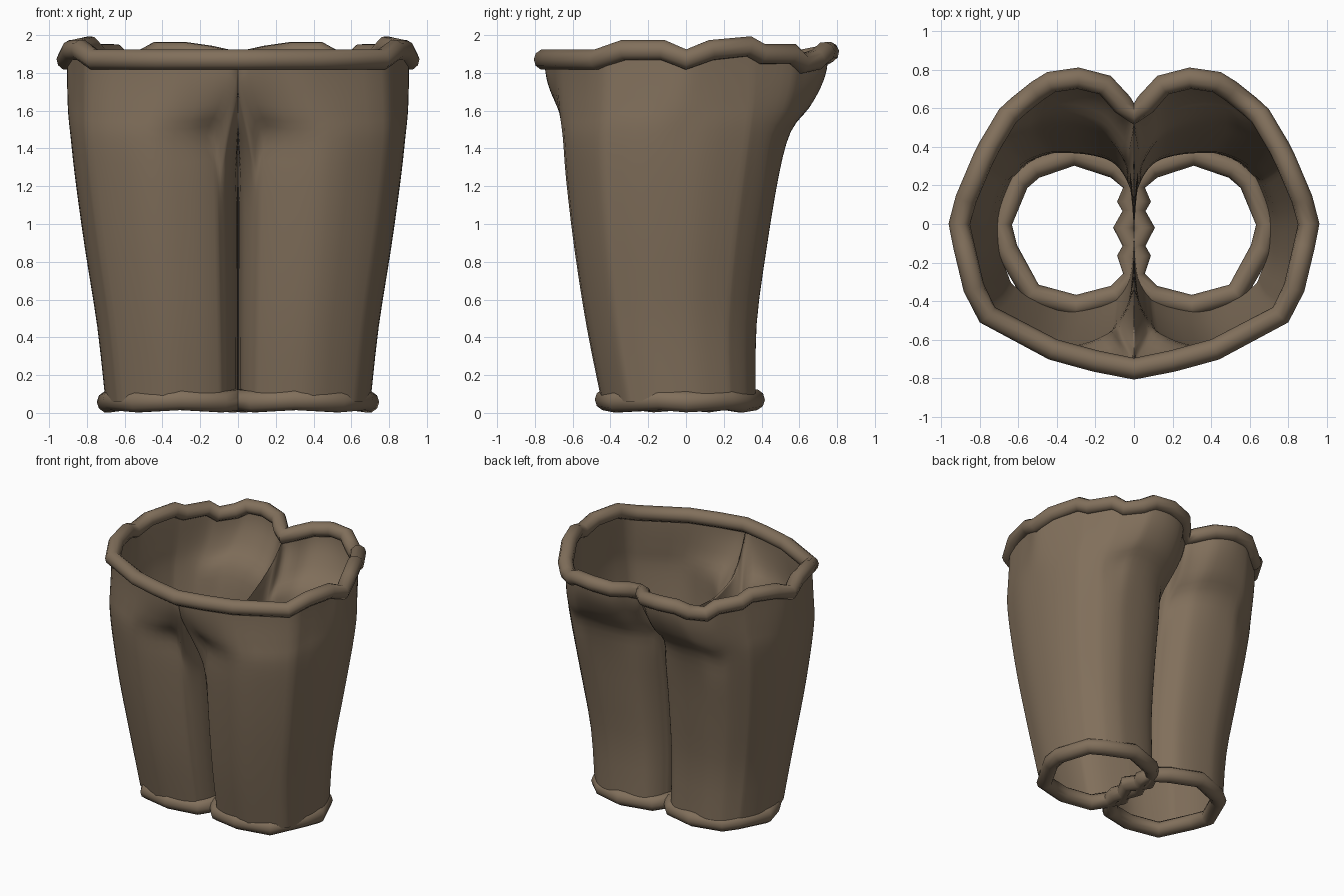
import bpy, math
from mathutils import Vector

if "Cube" in bpy.data.objects:
    bpy.data.objects.remove(bpy.data.objects["Cube"])

mat = bpy.data.materials.new("brown_cloth")
mat.diffuse_color = (0.22, 0.16, 0.105, 1)
mat.use_nodes = True
mat.node_tree.nodes["Principled BSDF"].inputs["Base Color"].default_value = mat.diffuse_color

# Leg size by height: z, outer x, front y, back y
SIZES = [(0.0, .695, -.43, .37), (0.5, .75, -.53, .375), (0.8, .80, -.575, .415),
         (1.0, .83, -.605, .45), (1.3, .87, -.635, .50), (1.5, .89, -.648, .53),
         (2.0, .91, -.66, .58)]

# Upper edge of the right half: leg angle, x, y, z (waist, then crotch saddle)
WAIST = [(-125, 0, -.75, 1.87), (-106, .20, -.71, 1.87), (-84, .42, -.65, 1.87),
         (-45, .76, -.47, 1.87), (-32, .83, -.33, 1.92), (-15, .88, -.12, 1.92),
         (0, .905, 0, 1.87), (15, .87, .13, 1.92), (36, .785, .33, 1.94),
         (43, .75, .40, 1.90), (57, .655, .56, 1.90), (65, .60, .61, 1.85),
         (76, .50, .69, 1.87), (86, .43, .735, 1.91), (102, .29, .755, 1.91),
         (118, .15, .72, 1.89), (131, .06, .62, 1.87), (143, 0, .57, 1.85)]
SADDLE = [(151, 0, .51, 1.78), (160, 0, .36, 1.65), (180, 0, .05, 1.50),
          (200, 0, -.30, 1.45), (215, 0, -.50, 1.49), (227, 0, -.635, 1.58)]


def size_at(z):
    for a, b in zip(SIZES, SIZES[1:]):
        if z <= b[0]:
            t = (z - a[0]) / (b[0] - a[0])
            return [p + (q - p) * t for p, q in zip(a[1:], b[1:])]
    return SIZES[-1][1:]


def leg_point(deg, z):
    w, f, b = size_at(z)
    c, s = math.cos(math.radians(deg)), math.sin(math.radians(deg))
    e = 2 / 2.2 if c > 0 else 2 / (2.2 + .9 * min(1, -2 * c))
    x = w / 2 * (1 + math.copysign(abs(c) ** e, c))
    y = (f + b) / 2 + (b - f) / 2 * math.copysign(abs(s) ** e, s)
    return Vector((x, y, z))


def cloth_point(deg, top, f, saddle):
    # leg section that eases into its point on the upper edge
    p = leg_point(deg, .06 + f * (top.z - .06))
    if saddle:
        w = max(0, (f - .7) / .3) ** 1.8
    else:
        w = math.sin(max(0, (p.z - 1.45) / (top.z - 1.45)) * math.pi / 2)
    return Vector((p.x + (top.x - p.x) * w, p.y + (top.y - p.y) * w, p.z))


def smooth(pts, n, closed):
    # Catmull-Rom refinement
    k, out = len(pts), []
    for i in range(k if closed else k - 1):
        idx = [(i + d) % k if closed else min(max(i + d, 0), k - 1) for d in (-1, 0, 1, 2)]
        a, b, c, d = (pts[j] for j in idx)
        for j in range(n):
            t = j / n
            out.append(b + (c - a) * (t / 2) + (a * 2 - b * 5 + c * 4 - d) * (t * t / 2)
                       + (b * 3 - a - c * 3 + d) * (t ** 3 / 2))
    return out if closed else out + [pts[-1].copy()]


def finish(ob, angle):
    bpy.ops.object.select_all(action='DESELECT')
    ob.select_set(True)
    bpy.context.view_layer.objects.active = ob
    if ob.type == 'CURVE':
        bpy.ops.object.convert(target='MESH')
        ob = bpy.context.object
    bpy.ops.object.shade_smooth_by_angle(angle=math.radians(angle))
    ob.data.materials.clear()
    ob.data.materials.append(mat)


def rolled_edge(name, pts, radius):
    cu = bpy.data.curves.new(name, 'CURVE')
    cu.dimensions = '3D'
    cu.bevel_depth, cu.bevel_resolution = radius, 3
    sp = cu.splines.new('POLY')
    sp.points.add(len(pts) - 1)
    for p, v in zip(sp.points, pts):
        p.co = (*v, 1)
    sp.use_cyclic_u = True
    ob = bpy.data.objects.new(name, cu)
    bpy.context.collection.objects.link(ob)
    finish(ob, 50)


# Cloth: columns from hem to waist or crotch, lofted round one leg and mirrored
columns = []
for i, (deg, *top) in enumerate(WAIST + SADDLE):
    top = Vector(top)
    col = [cloth_point(deg, top, f, i >= len(WAIST))
           for f in (0, .22, .45, .65, .77, .84, .9, .95)]
    columns.append(smooth(col + [top], 3, False))
rows = [smooth(list(r), 3, True) for r in zip(*columns)]
n = len(rows[0])
verts = [(v.x if v.x > .002 else 0, v.y, v.z) for r in rows for v in r]
# keep the crotch seam on the centre plane
base = (len(rows) - 1) * n
for i in [*range(3 * (len(WAIST) - 1), n), 0]:
    verts[base + i] = (0, *verts[base + i][1:])
faces = [(r * n + i, r * n + (i + 1) % n, (r + 1) * n + (i + 1) % n, (r + 1) * n + i)
         for r in range(len(rows) - 1) for i in range(n)]
me = bpy.data.meshes.new("shorts_cloth")
me.from_pydata(verts, [], faces)
cloth = bpy.data.objects.new("shorts_cloth", me)
bpy.context.collection.objects.link(cloth)
finish(cloth, 75)
mir = cloth.modifiers.new("mirror", 'MIRROR')
mir.use_mirror_merge = True
mir.merge_threshold = .0005

# Rolled waistband
right = [Vector(p[1:]) for p in WAIST]
left = [Vector((-v.x, v.y, v.z)) for v in reversed(right[1:-1])]
rolled_edge("waistband", right + left, .056)

# Rolled leg hems, crossing each other at the inner seam
HEM = [(.30, -.425), (.53, -.36), (.66, -.13), (.69, 0), (.60, .22), (.52, .29), (.31, .36),
       (.09, .29), (.0, .20), (.03, .12), (-.05, -.02), (.03, -.17), (.0, -.27), (.09, -.37)]
for side, name in ((1, "right_hem"), (-1, "left_hem")):
    rolled_edge(name, [Vector((x * side, y, .064 + .006 * (-1) ** i))
                       for i, (x, y) in enumerate(HEM)], .058)
